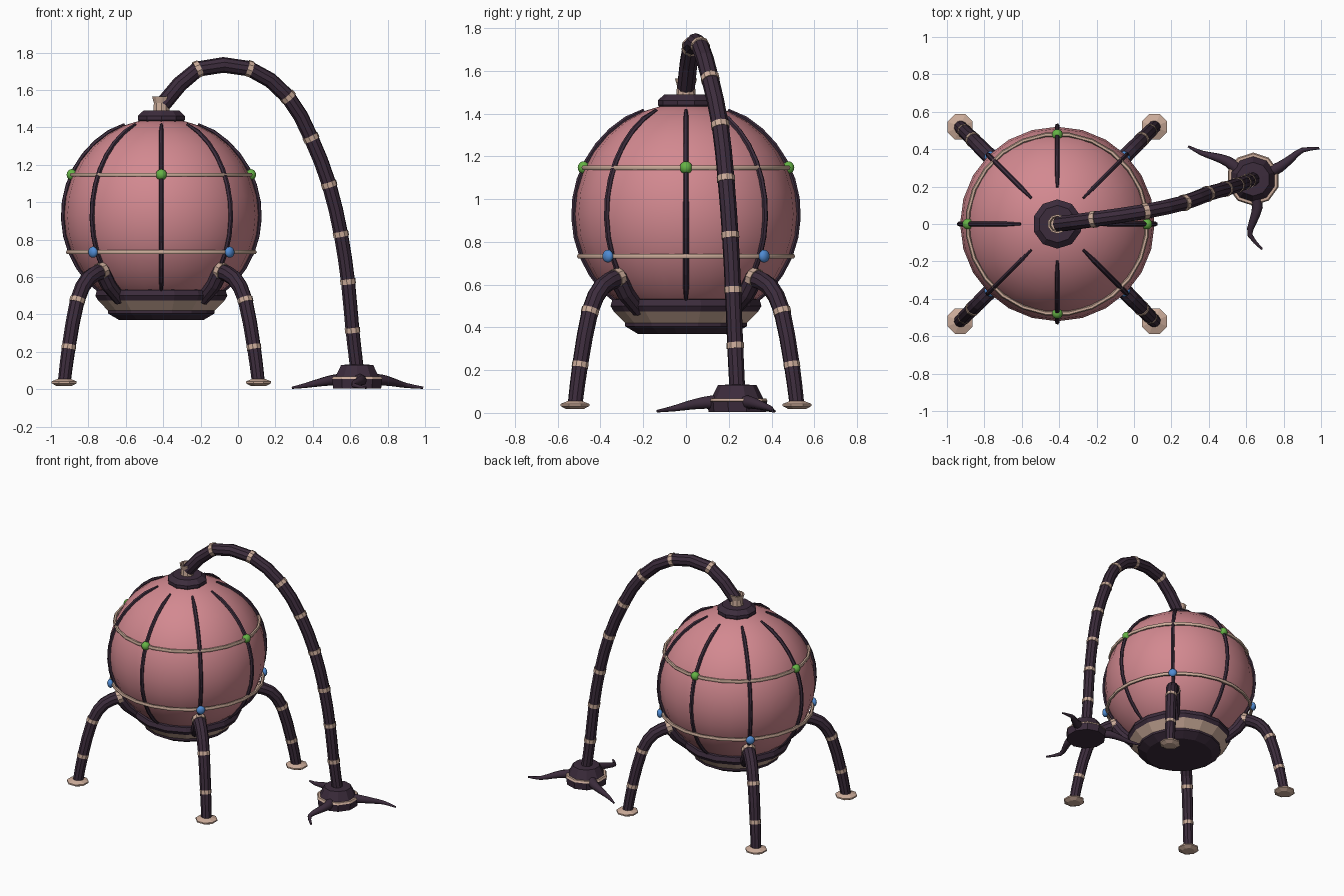
import bpy, bmesh, math
from mathutils import Vector, Matrix

if "Cube" in bpy.data.objects:
    bpy.data.objects.remove(bpy.data.objects["Cube"])


def mat(name, rgb):
    m = bpy.data.materials.new(name)
    m.diffuse_color = (*rgb, 1)
    m.use_nodes = True
    m.node_tree.nodes["Principled BSDF"].inputs["Base Color"].default_value = m.diffuse_color
    return m


PINK = mat("pink", (0.65, 0.25, 0.28))
DARK = mat("dark", (0.045, 0.025, 0.045))
BEIGE = mat("beige", (0.6, 0.41, 0.32))
GREEN = mat("green", (0.13, 0.45, 0.06))
BLUE = mat("blue", (0.08, 0.26, 0.65))
CX, CZ, R = -0.41, 0.93, 0.52          # body centre and radius
NOZZLE = Vector((0.637, 0.24, 0))


def finish(bm, name, material, smooth=None):
    bmesh.ops.recalc_face_normals(bm, faces=bm.faces)
    me = bpy.data.meshes.new(name)
    bm.to_mesh(me)
    bm.free()
    me.materials.append(material)
    ob = bpy.data.objects.new(name, me)
    bpy.context.collection.objects.link(ob)
    if smooth:
        bpy.context.view_layer.objects.active = ob
        ob.select_set(True)
        bpy.ops.object.shade_smooth_by_angle(angle=math.radians(smooth))
        ob.select_set(False)
    return ob


def loft(name, rings, material, closed=False, smooth=None):
    bm = bmesh.new()
    vs = [[bm.verts.new(p) for p in ring] for ring in rings]
    n = len(vs[0])
    for a, b in zip(vs, vs[1:] + ([vs[0]] if closed else [])):
        for i in range(n):
            j = (i + 1) % n
            bm.faces.new((a[i], a[j], b[j], b[i]))
    if not closed:
        bm.faces.new(vs[0])
        bm.faces.new(vs[-1])
    return finish(bm, name, material, smooth)


def lathe(name, profile, centre, sides, material, smooth=None, closed=False):
    x, y = centre
    rings = [[(x + r * math.cos(t), y + r * math.sin(t), z)
              for t in (2 * math.pi * (k + 0.5) / sides for k in range(sides))]
             for r, z in profile]
    return loft(name, rings, material, closed, smooth)


def tube(name, path, radii, material, sides=10, smooth=None):
    pts = [Vector(p) for p in path]
    rings, prev = [], None
    for i, p in enumerate(pts):
        t = (pts[min(i + 1, len(pts) - 1)] - pts[max(i - 1, 0)]).normalized()
        if prev is None:
            u = t.orthogonal().normalized()
        else:
            u = (prev - t * prev.dot(t)).normalized()
        prev, v = u, t.cross(u)
        rings.append([p + radii[i] * (u * math.cos(a) + v * math.sin(a))
                      for a in (2 * math.pi * k / sides for k in range(sides))])
    return loft(name, rings, material, False, smooth)


def spline(points, steps):
    p = [Vector(q) for q in points]
    p = [2 * p[0] - p[1]] + p + [2 * p[-1] - p[-2]]
    out = []
    for i in range(1, len(p) - 2):
        a, b, c, d = p[i - 1:i + 3]
        for s in range(steps):
            t = s / steps
            out.append(0.5 * (2 * b + (c - a) * t + (2 * a - 5 * b + 4 * c - d) * t * t
                              + (3 * b - a - 3 * c + d) * t ** 3))
    return out + [p[-2]]


def lerp_radii(n, r0, r1):
    return [r0 + (r1 - r0) * i / (n - 1) for i in range(n)]


def band(name, path, i, r, half=0.013):
    t = (path[min(i + 1, len(path) - 1)] - path[max(i - 1, 0)]).normalized()
    tube(name, [path[i] - t * half, path[i] + t * half], [r, r], BEIGE)


def ball(name, centre, scale, angle, material):
    bm = bmesh.new()
    bmesh.ops.create_uvsphere(bm, u_segments=10, v_segments=8, radius=1)
    bm.transform(Matrix.Translation(centre) @ Matrix.Rotation(angle, 4, 'Z')
                 @ Matrix.Diagonal((*scale, 1)))
    finish(bm, name, material, 60)


def polar(r, a, z):
    return Vector((CX + r * math.cos(a), r * math.sin(a), z))


# Spherical body
bm = bmesh.new()
bmesh.ops.create_uvsphere(bm, u_segments=24, v_segments=16, radius=R)
bm.transform(Matrix.Translation((CX, 0, CZ)))
finish(bm, "body", PINK, 60)

# Base rim, beige band and underside
lathe("base_rim", [(0.30, 0.535), (0.35, 0.53), (0.36, 0.50), (0.345, 0.475), (0.30, 0.475)],
      (CX, 0), 16, DARK)
lathe("base_band", [(0.335, 0.50), (0.345, 0.475), (0.285, 0.415)], (CX, 0), 16, BEIGE)
lathe("base_bottom", [(0.29, 0.425), (0.29, 0.405), (0.23, 0.37)], (CX, 0), 16, DARK)

# Top collar and flared neck
lathe("collar", [(0.115, 1.42), (0.132, 1.44), (0.132, 1.462), (0.10, 1.49)], (CX, 0), 10, DARK)
lathe("neck", [(0.046, 1.48), (0.042, 1.53), (0.052, 1.565), (0.042, 1.565), (0.035, 1.50)],
      (CX, 0), 10, BEIGE)

# Eight body ribs
for k in range(8):
    a = k * math.pi / 4
    path = [polar(0.525 * math.cos(e), a, CZ + 0.525 * math.sin(e))
            for e in (math.radians(-52 + 10 * i) for i in range(13))]
    tube(f"rib_{k}", path, [0.007] + [0.013] * 11 + [0.007], DARK, 6)

# Two hoops round the body
for name, r, z in (("upper_hoop", 0.481, 1.147), ("lower_hoop", 0.503, 0.733)):
    prof = [(r + 0.012 * math.cos(t), z + 0.012 * math.sin(t))
            for t in (k * math.pi / 3 for k in range(6))]
    lathe(name, prof, (CX, 0), 24, BEIGE, 60, True)

# Lamps on the hoops
for k in range(4):
    a = k * math.pi / 2
    ball(f"green_lamp_{k}", polar(0.478, a, 1.147), (0.03, 0.03, 0.03), a, GREEN)
    a += math.pi / 4
    ball(f"blue_lamp_{k}", polar(0.517, a, 0.733), (0.02, 0.03, 0.03), a, BLUE)

# Four legs with bands, braces and foot pads
LEG = [(0.732, 0.05), (0.70, 0.225), (0.635, 0.475), (0.555, 0.59), (0.455, 0.63)]
for k in range(4):
    a = math.pi / 4 + k * math.pi / 2
    path = spline([polar(r, a, z) for r, z in LEG], 2)
    n = len(path)
    tube(f"leg_{k}", path, lerp_radii(n, 0.035, 0.044), DARK)
    band(f"leg_low_band_{k}", path, 2, 0.039)
    band(f"leg_mid_band_{k}", path, 4, 0.042)
    band(f"leg_top_band_{k}", path, n - 1, 0.048, 0.016)
    tube(f"leg_brace_{k}", [polar(0.455, a, 0.64), polar(0.40, a, 0.56), polar(0.31, a, 0.48)],
         [0.045, 0.042, 0.036], DARK)
    foot = polar(0.735, a, 0)
    lathe(f"foot_{k}", [(0.045, 0.018), (0.073, 0.032), (0.073, 0.042), (0.035, 0.056)],
          (foot.x, foot.y), 8, BEIGE)

# Arching hose with bands
HOSE = [(-0.40, 0, 1.525), (-0.214, 0.025, 1.712), (0.06, 0.067, 1.714), (0.267, 0.113, 1.563),
        (0.39, 0.16, 1.345), (0.487, 0.187, 1.095), (0.55, 0.207, 0.83), (0.588, 0.22, 0.575),
        (0.612, 0.23, 0.315), (0.636, 0.24, 0.11)]
path = spline(HOSE, 2)
tube("hose", path, lerp_radii(len(path), 0.043, 0.037), DARK)
for i in range(1, 9):
    band(f"hose_band_{i}", path, 2 * i, 0.046 - 0.0006 * i, 0.014)

# Suction nozzle
nc = (NOZZLE.x, NOZZLE.y)
lathe("nozzle_base", [(0.135, 0.004), (0.14, 0.055), (0.10, 0.055)], nc, 10, DARK)
lathe("nozzle_band", [(0.135, 0.052), (0.142, 0.055), (0.135, 0.068), (0.10, 0.068)], nc, 10, BEIGE)
lathe("nozzle_top", [(0.125, 0.06), (0.115, 0.08), (0.09, 0.13), (0.05, 0.132)], nc, 10, DARK)

# Three curling tentacles on the nozzle
TENTACLES = {
    "left": [(0.56, 0.29, 0.05), (0.50, 0.335, 0.048), (0.43, 0.36, 0.035), (0.36, 0.38, 0.02), (0.29, 0.415, 0.008)],
    "right": [(0.71, 0.27, 0.05), (0.78, 0.305, 0.048), (0.84, 0.35, 0.035), (0.90, 0.395, 0.02), (0.99, 0.405, 0.008)],
    "front": [(0.64, 0.16, 0.05), (0.66, 0.09, 0.048), (0.635, 0.01, 0.035), (0.62, -0.06, 0.02), (0.685, -0.135, 0.008)],
}
for side, pts in TENTACLES.items():
    path = spline(pts, 2)
    tube(f"{side}_tentacle", path, lerp_radii(len(path), 0.036, 0.006), DARK, 8, 60)
